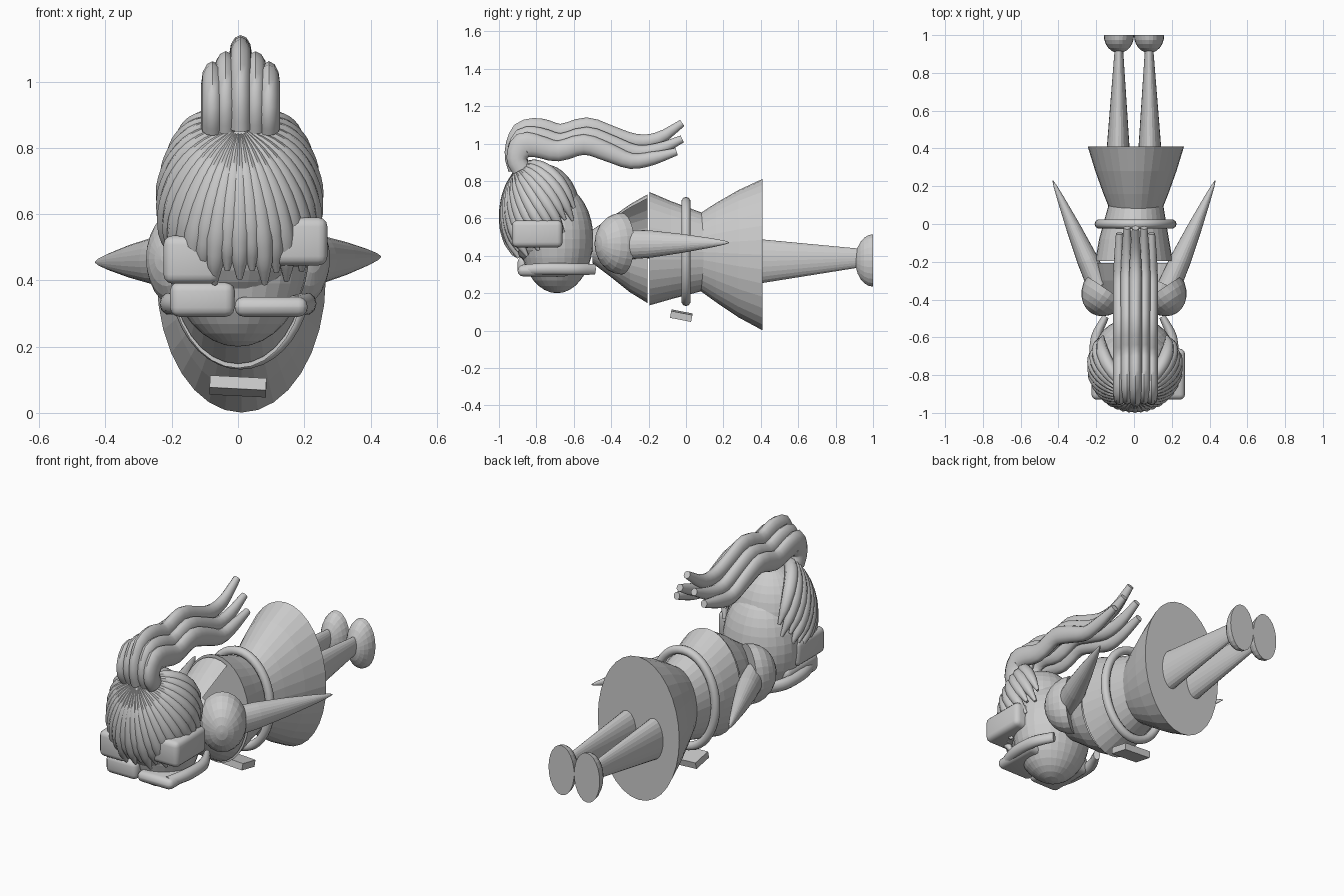
import bpy, bmesh, math
from mathutils import Vector as V, Matrix

if "Cube" in bpy.data.objects:
    bpy.data.objects.remove(bpy.data.objects["Cube"])


def finish(name, bm, smooth=None):
    bmesh.ops.recalc_face_normals(bm, faces=bm.faces)
    me = bpy.data.meshes.new(name)
    bm.to_mesh(me)
    bm.free()
    ob = bpy.data.objects.new(name, me)
    bpy.context.collection.objects.link(ob)
    if smooth:
        bpy.ops.object.select_all(action='DESELECT')
        ob.select_set(True)
        bpy.context.view_layer.objects.active = ob
        bpy.ops.object.shade_smooth_by_angle(angle=math.radians(smooth))
    return ob


def loft(name, rings, n=24, caps=True, smooth=None, keep=None):
    """Skin elliptical rings, each given as (centre, half axis, half axis)."""
    bm = bmesh.new()
    loops = []
    for c, u, w in rings:
        loops.append([bm.verts.new(V(c) + V(u) * math.cos(a) + V(w) * math.sin(a))
                      for a in (2 * math.pi * i / n for i in range(n))])
    for a, b in zip(loops, loops[1:]):
        for i in range(n):
            j = (i + 1) % n
            bm.faces.new((a[i], a[j], b[j], b[i]))
    if caps:
        bm.faces.new(loops[0])
        bm.faces.new(loops[-1])
    if keep:
        bmesh.ops.delete(bm, geom=[f for f in bm.faces if not keep(f.calc_center_median())],
                         context='FACES')
    return finish(name, bm, smooth)


def y_rings(data):
    # rows are y, x centre, z centre, x radius, z radius
    return [((x, y, z), (rx, 0, 0), (0, 0, rz)) for y, x, z, rx, rz in data]


def dome(name, c, axis, u, w, steps=6):
    c, axis, u, w = V(c), V(axis), V(u), V(w)
    ts = [math.pi / 2 * min(i / steps, 0.97) for i in range(steps + 1)]
    return loft(name, [(c + axis * math.sin(t), u * math.cos(t), w * math.cos(t)) for t in ts])


def strand(name, pts, radii, side, n=10, sub=4):
    """Tapered lock: smooth path, radii as (across, deep), side = function giving across axis."""
    pts = [V(p) for p in pts]
    ext = [2 * pts[0] - pts[1]] + pts + [2 * pts[-1] - pts[-2]]
    path, rad = [], []
    for i in range(len(pts) - 1):
        p0, p1, p2, p3 = ext[i:i + 4]
        for k in range(sub + (i == len(pts) - 2)):
            t = k / sub
            path.append(0.5 * (2 * p1 + (p2 - p0) * t + (2 * p0 - 5 * p1 + 4 * p2 - p3) * t * t
                               + (3 * p1 - p0 - 3 * p2 + p3) * t ** 3))
            rad.append([radii[i][q] * (1 - t) + radii[i + 1][q] * t for q in (0, 1)])
    rings = []
    for i, p in enumerate(path):
        t = (path[min(i + 1, len(path) - 1)] - path[max(i - 1, 0)]).normalized()
        s = side(p)
        s = (s - t * s.dot(t)).normalized()
        rings.append((p, s * rad[i][0], t.cross(s) * rad[i][1]))
    return loft(name, rings, n, smooth=50)


def ellipsoid(name, c, r):
    bm = bmesh.new()
    bmesh.ops.create_uvsphere(bm, u_segments=28, v_segments=18, radius=1,
                              matrix=Matrix.Translation(c) @ Matrix.Diagonal((*r, 1)))
    return finish(name, bm)


# clothes: skirt, waist, open chest shell
loft("skirt", y_rings([(0.08, 0.01, 0.42, 0.14, 0.21), (0.16, 0.01, 0.417, 0.172, 0.265),
                       (0.28, 0.01, 0.411, 0.215, 0.34), (0.41, 0.01, 0.406, 0.255, 0.405)]), 32)
loft("waist", y_rings([(-0.195, 0, 0.438, 0.205, 0.303), (-0.08, 0, 0.43, 0.185, 0.262),
                       (0.1, 0.01, 0.42, 0.145, 0.205)]), 32)
loft("chest", y_rings([(-0.207, 0, 0.438, 0.20, 0.29), (-0.3, 0, 0.44, 0.185, 0.235),
                       (-0.4, 0, 0.445, 0.15, 0.16), (-0.5, 0, 0.45, 0.09, 0.09)]), 32, caps=False,
     keep=lambda c: not (c.x > 0.06 and c.z > 0.48 and c.y > -0.38))

# belt ring and buckle
loops = []
for i in range(41):
    a = 2 * math.pi * i / 40
    d = V((math.cos(a), 0, math.sin(a)))
    loops.append(((0.008 + 0.193 * d.x, 0, 0.423 + 0.268 * d.z), d * 0.024, (0, 0.024, 0)))
loft("belt", loops, 10, caps=False, smooth=40)
bm = bmesh.new()
bmesh.ops.create_cube(bm, size=1, matrix=Matrix.Translation((0, -0.025, 0.08))
                      @ Matrix.Rotation(math.radians(-11), 4, 'X')
                      @ Matrix.Rotation(math.radians(3), 4, 'Y')
                      @ Matrix.Diagonal((0.17, 0.115, 0.037, 1)))
finish("buckle", bm)

# limbs
for s in (-1, 1):
    loft("leg", y_rings([(0.38, s * 0.084, 0.37, 0.062, 0.12),
                         (0.93, s * 0.08, 0.388, 0.022, 0.05)]))
    dome("foot", (s * 0.08, 1, 0.375), (0, -0.095, 0), (0.08, 0, 0), (0, 0, 0.14))
    dome("shoulder", (s * 0.145, -0.345, 0.465), V((s * 0.55, -0.84, 0)) * 0.15,
         V((s * 0.84, 0.55, 0)) * 0.125, (0, 0, 0.165))
    a, b = V((s * 0.185, -0.33, 0.46)), V((s * 0.43, 0.23, 0.463 + s * 0.008))
    t = (b - a).normalized()
    u = t.cross(V((0, 0, 1)))
    loft("arm", [(a.lerp(b, k), u * r, V((0, 0, r * 1.3)))
                 for k, r in ((0, 0.062), (0.25, 0.056), (0.55, 0.039), (0.82, 0.02), (0.95, 0.009), (1, 0.002))])

# head
ellipsoid("head", (0, -0.69, 0.49), (0.215, 0.195, 0.29))
ellipsoid("scalp", (0, -0.76, 0.61), (0.215, 0.2, 0.28))

# locks fanning over the head from the ponytail root
HC, HR = V((0.005, -0.74, 0.6)), V((0.225, 0.225, 0.33))
pole = V((0, -0.66, 0.75)).normalized()
fwd = V((0, -0.75, -0.66)).normalized()
N = 27
for i in range(N):
    phi = math.radians(-128 + 256 * i / (N - 1))
    d = fwd * math.cos(phi) + V((1, 0, 0)) * math.sin(phi)
    length = math.radians(80 + 30 * min(1, abs(phi) / 1.6) + (5 if i % 2 else -3))
    pts = []
    for k in range(7):
        a = length * (0.06 + 0.94 * k / 6)
        q = pole * math.cos(a) + d * math.sin(a)
        pts.append(HC + V(q[j] * HR[j] for j in range(3)))
    across = lambda p: V(((p - HC)[j] / HR[j] ** 2 for j in range(3))).cross(
        d * 1.0 - pole * 0.5).normalized()
    w = 0.034
    strand("hair_lock", pts, [(w * .45, .03), (w * .8, .034), (w, .036), (w * 1.1, .036),
                              (w * 1.05, .034), (w * .8, .026), (w * .25, .008)], across, 8, 3)

# chunky fringe blocks around the face: x range, y range, z range
for x0, x1, y0, y1, z0, z1 in ((-0.225, -0.055, -0.93, -0.68, 0.39, 0.535),
                               (0.10, 0.27, -0.93, -0.66, 0.445, 0.59),
                               (-0.205, -0.01, -0.90, -0.62, 0.29, 0.395),
                               (-0.01, 0.21, -0.90, -0.62, 0.29, 0.35)):
    bm = bmesh.new()
    bmesh.ops.create_cube(bm, size=1, matrix=Matrix.Translation(
        ((x0 + x1) / 2, (y0 + y1) / 2, (z0 + z1) / 2)) @ Matrix.Diagonal((x1 - x0, y1 - y0, z1 - z0, 1)))
    bmesh.ops.bevel(bm, geom=bm.edges[:], offset=0.028, segments=3, profile=0.5, affect='EDGES')
    finish("fringe", bm, 40)
for s in (-1, 1):
    strand("face_lock", [(s * 0.17, -0.87, 0.325), (s * 0.205, -0.74, 0.33),
                         (s * 0.20, -0.6, 0.328), (s * 0.15, -0.49, 0.328)],
           [(.03, .03), (.03, .034), (.028, .033), (.018, .03)], lambda p: V((1, 0.3, 0)))

# ponytail: middle lock plus two mirrored pairs
up = lambda p: V((1, 0, 0))
mid = [(-0.90, 0.86), (-0.915, 0.95), (-0.87, 1.05), (-0.78, 1.075), (-0.67, 1.05), (-0.53, 1.085),
       (-0.4, 1.045), (-0.27, 1.01), (-0.15, 1.025), (-0.02, 1.11)]
deep = [.05, .055, .07, .06, .055, .055, .05, .042, .036, .02]
for x, dz, dy, wide in ((0, 0, 0, .034), (.045, -.05, 0, .034), (.085, -.09, -.03, .034)):
    for s in ((1,) if x == 0 else (-1, 1)):
        pts = []
        for k, (y, z) in enumerate(mid):
            f = min(1, k / 3)
            lift = dz * f * (1.7 if k == 9 else 1.15 if k > 6 else 1)
            pts.append((0.008 + s * x, y + dy * k / 9 + 0.02 * (x > 0) * (1 - f), z + lift))
        strand("ponytail_lock", pts, [(wide * (1 if k < 8 else .85 if k == 8 else .55), r)
                                      for k, r in enumerate(deep)], up, 12, 3)
